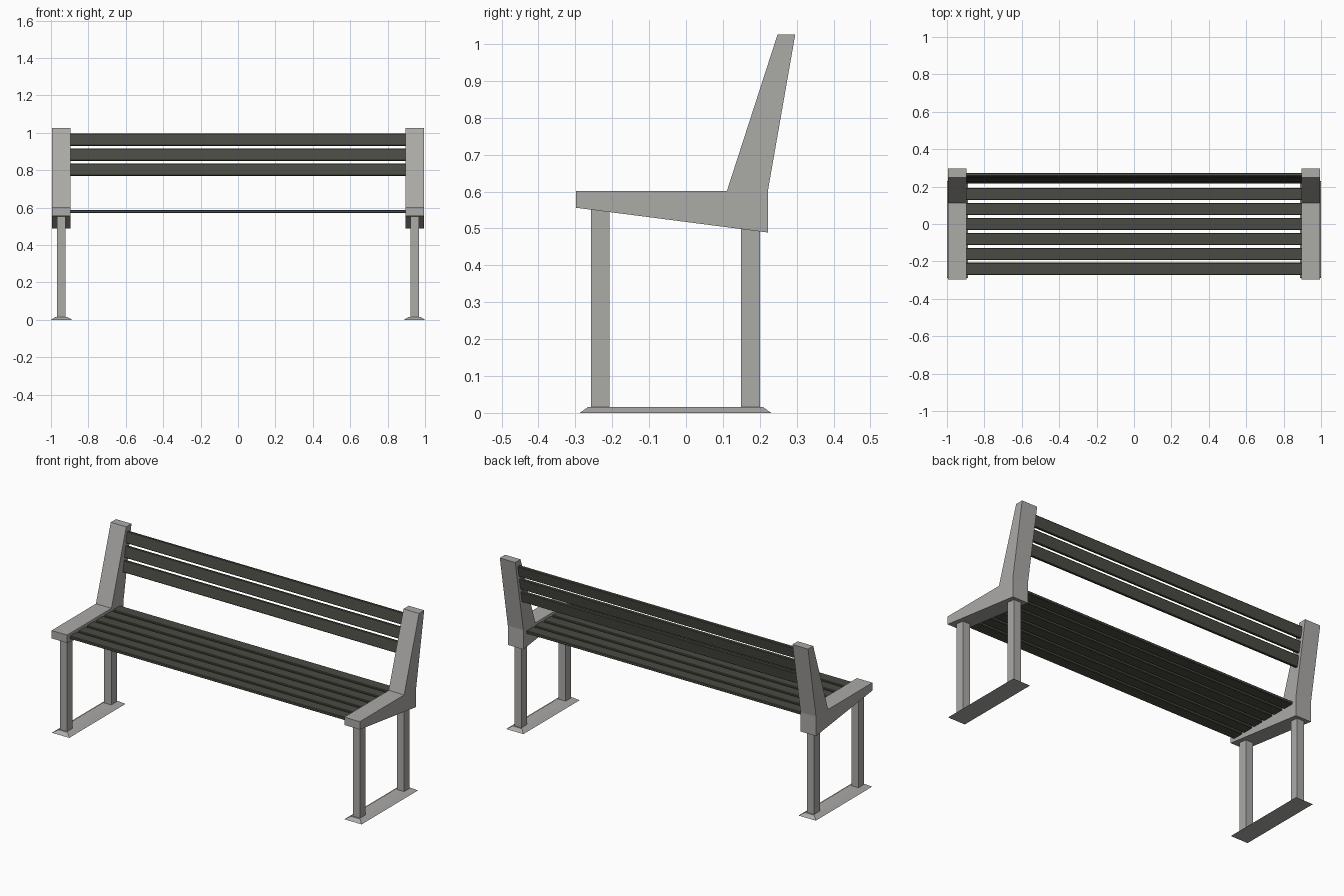
import bpy, bmesh, math
from mathutils import Matrix, Vector

if "Cube" in bpy.data.objects:
    bpy.data.objects.remove(bpy.data.objects["Cube"])


def material(name, rgb):
    m = bpy.data.materials.new(name)
    m.diffuse_color = (*rgb, 1)
    m.use_nodes = True
    m.node_tree.nodes["Principled BSDF"].inputs["Base Color"].default_value = m.diffuse_color
    return m


METAL = material("grey cast metal", (0.41, 0.405, 0.39))
SLAT = material("dark slat", (0.07, 0.07, 0.057))


def finish(name, bm, mat):
    bmesh.ops.recalc_face_normals(bm, faces=bm.faces[:])
    me = bpy.data.meshes.new(name)
    bm.to_mesh(me)
    bm.free()
    me.materials.append(mat)
    ob = bpy.data.objects.new(name, me)
    bpy.context.collection.objects.link(ob)
    return ob


def extrude_profile(name, pts, x0, x1, mat):
    """Extrude a (y, z) outline along x."""
    bm = bmesh.new()
    face = bm.faces.new([bm.verts.new((x0, y, z)) for y, z in pts])
    new = bmesh.ops.extrude_face_region(bm, geom=[face])["geom"]
    for v in new:
        if isinstance(v, bmesh.types.BMVert):
            v.co.x = x1
    return finish(name, bm, mat)


def slat(name, y, z, tilt):
    """Long board with softened edges, tilted about x."""
    bm = bmesh.new()
    mat = (Matrix.Translation((0, y, z)) @ Matrix.Rotation(tilt, 4, 'X')
           @ Matrix.Diagonal((1.8, 0.066, 0.017, 1)))
    bmesh.ops.create_cube(bm, size=1, matrix=mat)
    long_edges = [e for e in bm.edges
                  if abs(e.verts[0].co.x - e.verts[1].co.x) > 1]
    bmesh.ops.bevel(bm, geom=long_edges, offset=0.003, segments=1,
                    affect='EDGES')
    return finish(name, bm, SLAT)


# L-shaped end frame outline
FRAME = [(-0.298, 0.602), (0.111, 0.602), (0.248, 1.025), (0.296, 1.025),
         (0.222, 0.602), (0.222, 0.489), (-0.298, 0.556)]


def under(y):
    """Height of the frame underside at depth y."""
    return 0.556 - (y + 0.298) * 0.067 / 0.52


for side, s in (("left", -1), ("right", 1)):
    extrude_profile(side + "_end_frame", FRAME, s * 0.895, s * 0.995, METAL)

    # square legs reaching just into the frame
    for part, y0, y1 in (("front", -0.258, -0.207), ("rear", 0.149, 0.2)):
        pts = [(y0, 0.01), (y1, 0.01), (y1, under(y1) + 0.005),
               (y0, under(y0) + 0.005)]
        extrude_profile(f"{side}_{part}_leg", pts, s * 0.922, s * 0.968, METAL)

    # low tapered foot plate
    bm = bmesh.new()
    bmesh.ops.create_cube(bm, size=1)
    for v in bm.verts:
        top = v.co.z > 0
        hx, hy = (0.03, 0.237) if top else (0.056, 0.2595)
        v.co = Vector((s * 0.944 + math.copysign(hx, v.co.x),
                       -0.0285 + math.copysign(hy, v.co.y),
                       0.016 if top else 0))
    finish(side + "_foot_plate", bm, METAL)

# seat slats
for i in range(6):
    slat(f"seat_slat_{i + 1}", -0.24 + 0.08 * i, 0.578, 0)

# backrest slats, parallel to the rear edge of the frames
lean = math.atan2(0.074, 0.423)
for i in range(3):
    z = 0.803 + 0.0795 * i
    slat(f"back_slat_{i + 1}", 0.231 + (z - 0.803) * math.tan(lean), z,
         math.pi / 2 - lean)
